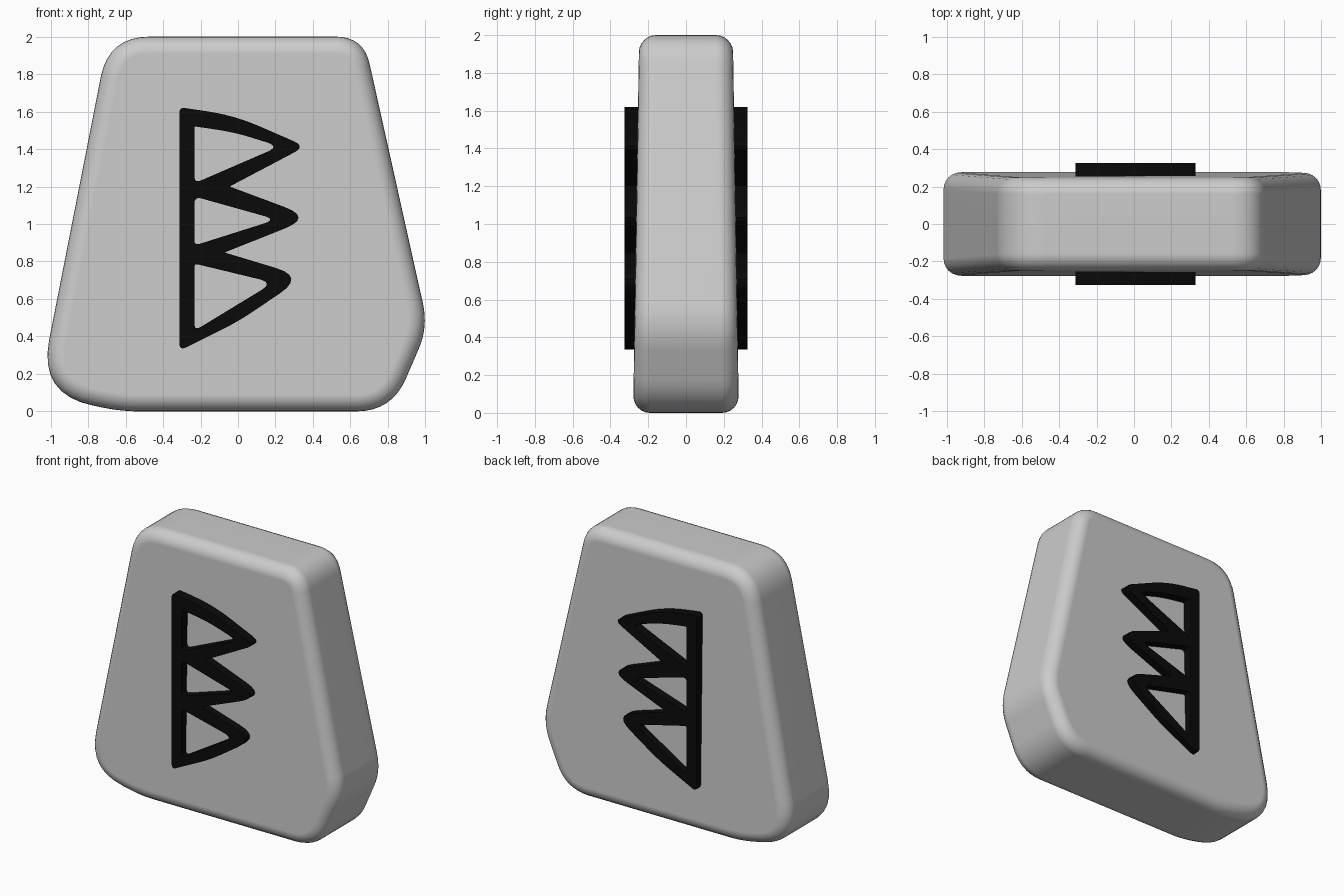
import bpy
import bmesh
from math import radians
from mathutils import Vector

cube = bpy.data.objects.get("Cube")
if cube:
    bpy.data.objects.remove(cube, do_unlink=True)


def material(name, rgb):
    mat = bpy.data.materials.new(name)
    mat.use_nodes = True
    mat.diffuse_color = (*rgb, 1)
    mat.node_tree.nodes["Principled BSDF"].inputs["Base Color"].default_value = (*rgb, 1)
    return mat


def rounded(corners, steps=8):
    """Round each (x, z, distance) corner of a closed outline."""
    pts = []
    for i, (x, z, d) in enumerate(corners):
        c = Vector((x, z))
        before = Vector(corners[i - 1][:2])
        after = Vector(corners[(i + 1) % len(corners)][:2])
        a = c + (before - c).normalized() * d
        b = c + (after - c).normalized() * d
        for s in range(steps + 1):
            t = s / steps
            pts.append(a * (1 - t) ** 2 + c * 2 * t * (1 - t) + b * t ** 2)
    return pts


def half_depth(z):
    return 0.28 - 0.016 * z


stone_grey = material("stone grey", (0.6, 0.6, 0.6))
ink_black = material("ink black", (0.003, 0.003, 0.003))

# Stone slab: rounded outline, slightly thinner at the top, softened rims
outline = rounded([
    (-0.69, 2.0, 0.22), (0.67, 2.0, 0.15), (1.015, 0.45, 0.13),
    (0.82, 0.0, 0.19), (-0.62, 0.0, 0.1), (-1.065, 0.09, 0.3),
])
bm = bmesh.new()
front = [bm.verts.new((p.x, -half_depth(p.y), p.y)) for p in outline]
back = [bm.verts.new((p.x, half_depth(p.y), p.y)) for p in outline]
caps = [bm.faces.new(front), bm.faces.new(back[::-1])]
for i in range(len(front)):
    bm.faces.new((front[i - 1], back[i - 1], back[i], front[i]))
bmesh.ops.recalc_face_normals(bm, faces=bm.faces)
rims = [e for f in caps for e in f.edges]
bmesh.ops.bevel(bm, geom=rims, offset=0.09, offset_type='OFFSET',
                segments=6, profile=0.5, affect='EDGES', clamp_overlap=False)
mesh = bpy.data.meshes.new("stone_slab")
bm.to_mesh(mesh)
bm.free()
slab = bpy.data.objects.new("stone_slab", mesh)
bpy.context.collection.objects.link(slab)
mesh.materials.append(stone_grey)

# Raised symbol: one outline with three holes, passing through the slab
loops = [
    [(-0.313, 1.623, 0.03), (-0.02, 1.58, 0.15), (0.361, 1.414, 0.07),
     (-0.045, 1.2, 0.01), (0.398, 1.035, 0.16), (-0.072, 0.848, 0.01),
     (0.356, 0.719, 0.16), (0.0, 0.479, 0.1), (-0.313, 0.324, 0.04)],
    [(-0.233, 1.521, 0.01), (-0.02, 1.49, 0.1), (0.222, 1.414, 0.07),
     (-0.233, 1.217, 0.04)],
    [(-0.233, 1.147, 0.04), (0.206, 1.024, 0.07), (-0.233, 0.885, 0.03)],
    [(-0.233, 0.789, 0.02), (0.19, 0.687, 0.08), (-0.233, 0.43, 0.04)],
]
curve = bpy.data.curves.new("raised_symbol", 'CURVE')
curve.dimensions = '2D'
curve.fill_mode = 'BOTH'
curve.extrude = 0.325
for loop in loops:
    pts = rounded(loop, 6)
    spline = curve.splines.new('POLY')
    spline.points.add(len(pts) - 1)
    for sp, p in zip(spline.points, pts):
        sp.co = (p.x, p.y, 0, 1)
    spline.use_cyclic_u = True
curve.materials.append(ink_black)
symbol = bpy.data.objects.new("raised_symbol", curve)
symbol.rotation_euler.x = radians(90)
bpy.context.collection.objects.link(symbol)


def activate(obj):
    bpy.ops.object.select_all(action='DESELECT')
    obj.select_set(True)
    bpy.context.view_layer.objects.active = obj


activate(symbol)
bpy.ops.object.convert(target='MESH')
for obj in (symbol, slab):
    activate(obj)
    bpy.ops.object.shade_smooth_by_angle(angle=radians(35))

# Keep the broad faces flat while the rims stay smooth
normals = slab.modifiers.new("flat_faces", 'WEIGHTED_NORMAL')
normals.keep_sharp = True
